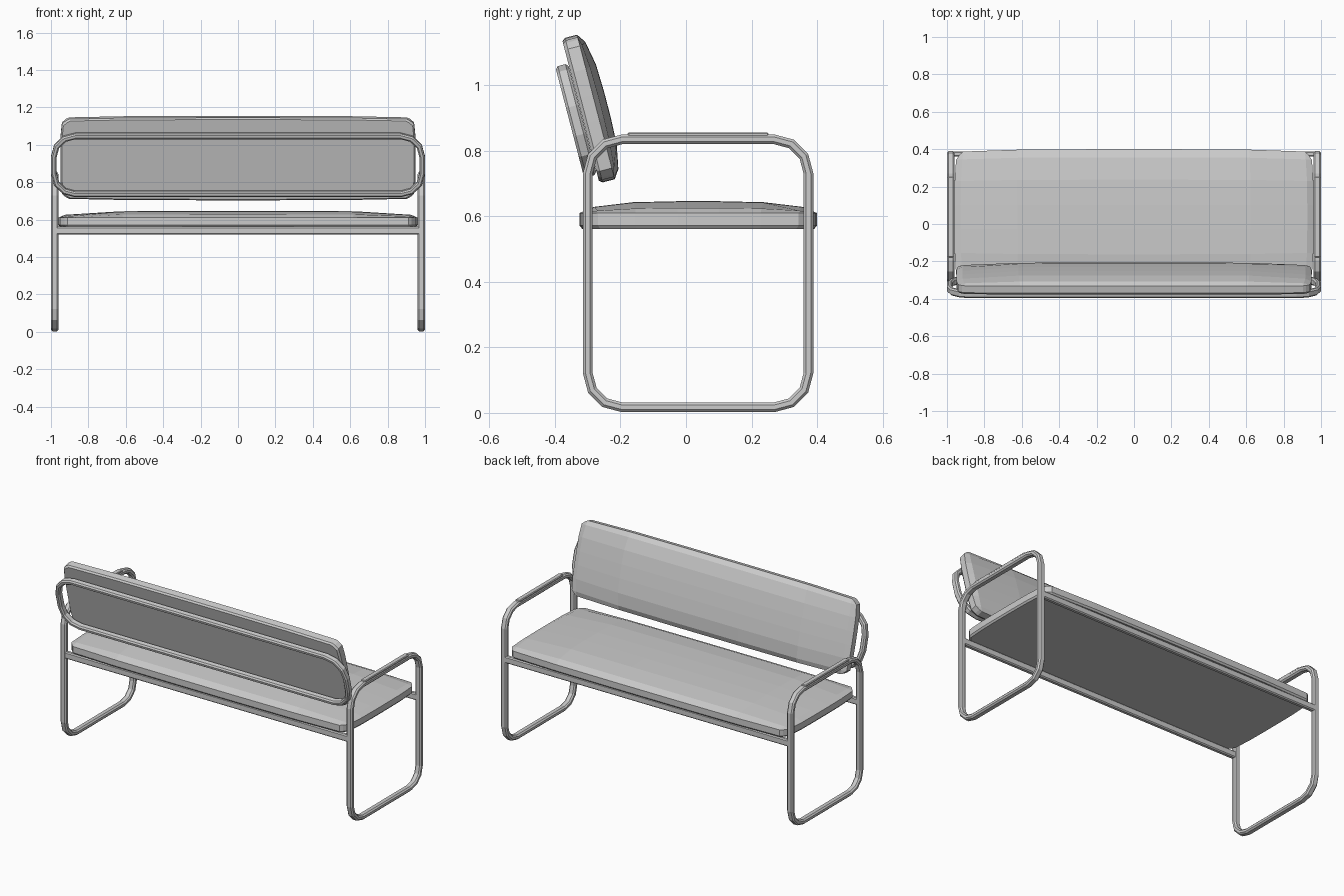
import bpy, bmesh, math
from mathutils import Matrix, Vector

if "Cube" in bpy.data.objects:
    bpy.data.objects.remove(bpy.data.objects["Cube"])


def finish(name, bm, matrix):
    bmesh.ops.recalc_face_normals(bm, faces=bm.faces)
    me = bpy.data.meshes.new(name)
    bm.to_mesh(me)
    bm.free()
    me.transform(matrix)
    ob = bpy.data.objects.new(name, me)
    bpy.context.collection.objects.link(ob)
    return ob


def frame(origin, xa, ya, za):
    m = Matrix((xa, ya, za)).transposed().to_4x4()
    m.translation = Vector(origin)
    return m


def rounded_rect(hx, hy, r, seg=3):
    pts = []
    for k, (sx, sy) in enumerate(((1, 1), (-1, 1), (-1, -1), (1, -1))):
        for i in range(seg + 1):
            a = math.radians(90 * (k + i / seg))
            pts.append((sx * (hx - r) + r * math.cos(a), sy * (hy - r) + r * math.sin(a)))
    return pts


def tube_loop(name, hx, hy, r, matrix, t=0.03, w=0.04, c=0.008):
    """Closed rounded-rectangle tube with a chamfered rectangular section."""
    h = w / 2
    section = [(0, -h + c), (0, h - c), (c, h), (t - c, h),
               (t, h - c), (t, -h + c), (t - c, -h), (c, -h)]
    bm = bmesh.new()
    rings = [[bm.verts.new((x, y, d)) for x, y in rounded_rect(hx - i, hy - i, r - i)]
             for i, d in section]
    n = len(rings[0])
    for k, ring in enumerate(rings):
        nxt = rings[(k + 1) % len(rings)]
        for i in range(n):
            j = (i + 1) % n
            bm.faces.new((ring[i], ring[j], nxt[j], nxt[i]))
    return finish(name, bm, matrix)


def cushion(name, hx, hy, matrix, side=0.048, dome=0.036):
    """Padded slab: flat underside, softened rim, gently domed top."""
    us = [-1, -0.965, -0.65, -0.22, 0.22, 0.65, 0.965, 1]
    vs = [-1, -0.88, -0.55, -0.18, 0.18, 0.55, 0.88, 1]
    bm = bmesh.new()

    def place(u, v):
        x = hx * u * (1 - 0.015 * v ** 4)
        y = hy * v * (1 - 0.04 * u ** 4)
        if abs(u) == 1 and abs(v) == 1:      # clipped corners
            x *= 0.982
            y *= 0.97
        return x, y

    def height(u, v):
        return side + dome * (1 - u ** 6) ** 0.5 * (1 - abs(v) ** 2.5) ** 0.8 \
            + 0.012 * (1 - u ** 8) * (v * v) * (1 - v ** 8)

    grid = [[bm.verts.new((*place(u, v), height(u, v))) for v in vs] for u in us]
    n = len(us)
    for i in range(n - 1):
        for j in range(n - 1):
            bm.faces.new((grid[i][j], grid[i + 1][j], grid[i + 1][j + 1], grid[i][j + 1]))
    rim = ([grid[i][0] for i in range(n - 1)] + [grid[-1][j] for j in range(n - 1)]
           + [grid[i][-1] for i in range(n - 1, 0, -1)] + [grid[0][j] for j in range(n - 1, 0, -1)])
    for z, inset in ((0.01, 0), (0, 0.008)):
        low = [bm.verts.new((v.co.x * (1 - inset / hx), v.co.y * (1 - inset / hy), z)) for v in rim]
        for i in range(len(rim)):
            j = (i + 1) % len(rim)
            bm.faces.new((rim[i], rim[j], low[j], low[i]))
        rim = low
    bm.faces.new(rim)
    return finish(name, bm, matrix)


def box(name, centre, size, bevel):
    bm = bmesh.new()
    bmesh.ops.create_cube(bm, size=1)
    bmesh.ops.scale(bm, vec=size, verts=bm.verts)
    bmesh.ops.bevel(bm, geom=bm.edges[:], offset=bevel, segments=1, affect='EDGES')
    return finish(name, bm, Matrix.Translation(centre))


X, Y, Z = Vector((1, 0, 0)), Vector((0, 1, 0)), Vector((0, 0, 1))

# Side frames (leg and armrest loops) with thin arm pads
for label, s in (("left", -1), ("right", 1)):
    tube_loop(label + "_side_frame", 0.352, 0.424, 0.12,
              frame((s * 0.98, 0.037, 0.426), Y, Z, X))
    box(label + "_arm_pad", (s * 0.98, 0.037, 0.848), (0.032, 0.43, 0.016), 0.004)

# Cross rails under the seat
for label, y in (("rear", -0.300), ("front", 0.374)):
    box(label + "_seat_rail", (0, y, 0.541), (1.95, 0.028, 0.042), 0.006)

# Seat
cushion("seat_cushion", 0.96, 0.3625, frame((0, 0.0375, 0.562), X, Y, Z))

# Tilted backrest: cushion and its supporting loop
tilt = math.radians(14.6)
up = Vector((0, -math.sin(tilt), math.cos(tilt)))
out = Vector((0, math.cos(tilt), math.sin(tilt)))
back = Vector((0, -0.3215, 0.9215))
cushion("back_cushion", 0.95, 0.228, frame(back, -X, up, out))
tube_loop("back_frame", 1.0, 0.175, 0.13,
          frame(back - 0.025 * up - 0.021 * out, -X, up, out))
